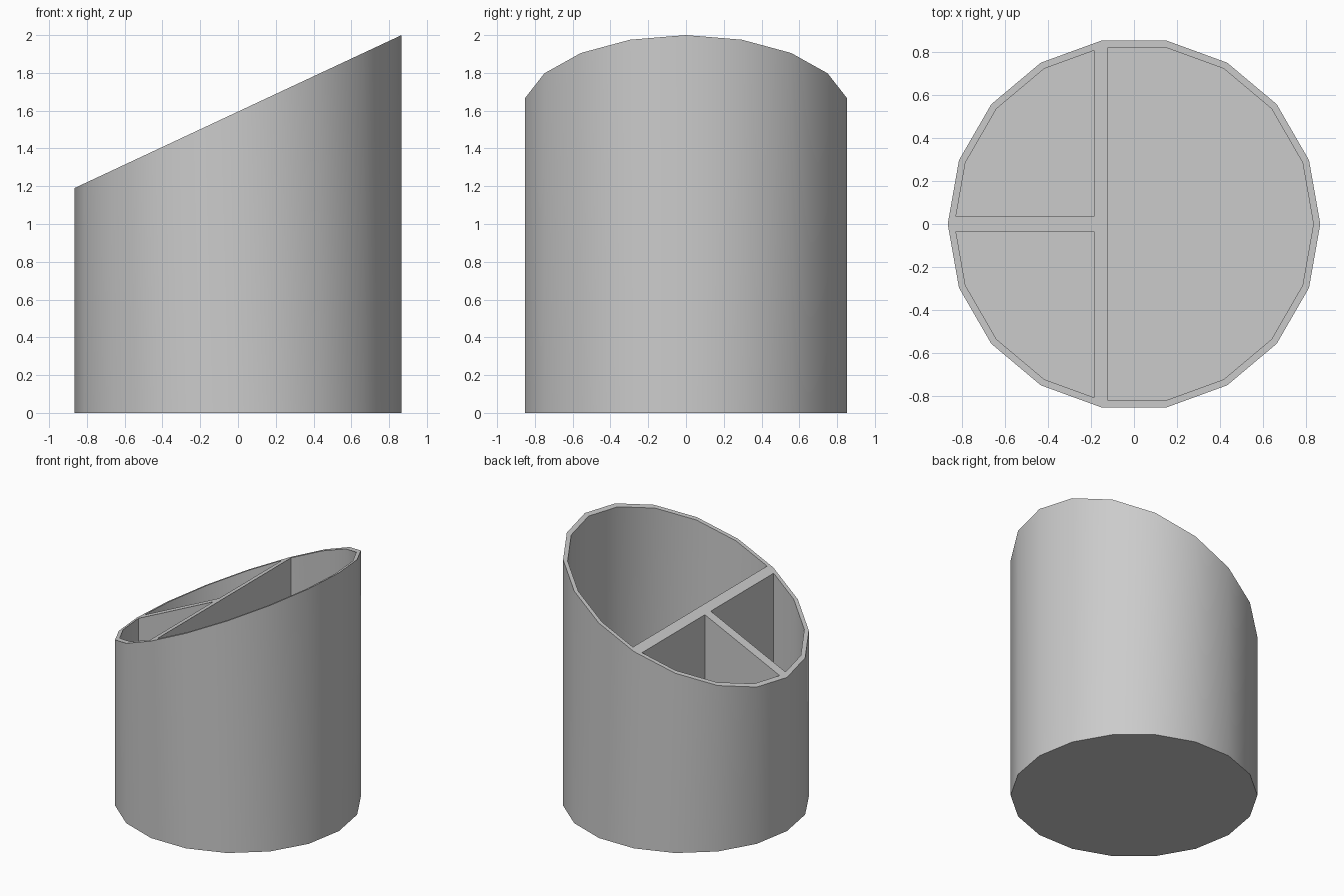
import bpy, bmesh
from math import cos, sin, tau, radians

if "Cube" in bpy.data.objects:
    bpy.data.objects.remove(bpy.data.objects["Cube"])

SIDES, R_OUT, R_IN = 18, 0.866, 0.834
FLOOR = 0.035
DIV_LEFT, DIV_RIGHT, DIV_HALF = -0.187, -0.12, 0.036


def slant(x):
    return 1.595 + x * 0.405 / R_OUT


def prism(bm, radius, z0, top):
    """Closed 18-sided prism whose top height is a function of x."""
    pts = [(radius * cos(tau * i / SIDES), radius * sin(tau * i / SIDES)) for i in range(SIDES)]
    low = [bm.verts.new((x, y, z0)) for x, y in pts]
    high = [bm.verts.new((x, y, top(x))) for x, y in pts]
    bm.faces.new(low[::-1])
    bm.faces.new(high)
    for i in range(SIDES):
        j = (i + 1) % SIDES
        bm.faces.new((low[i], low[j], high[j], high[i]))


def make(name, bm):
    bmesh.ops.recalc_face_normals(bm, faces=bm.faces[:])
    me = bpy.data.meshes.new(name)
    bm.to_mesh(me)
    bm.free()
    ob = bpy.data.objects.new(name, me)
    bpy.context.collection.objects.link(ob)
    return ob


# Solid slanted body
bm = bmesh.new()
prism(bm, R_OUT, 0, slant)
cup = make("divided_cup", bm)
bpy.context.view_layer.objects.active = cup
cup.select_set(True)

# Three compartments: each is the inner prism trimmed by the divider planes
# (plane point, normal pointing to the side that is removed)
compartments = {
    "main": [((DIV_RIGHT, 0, 0), (-1, 0, 0))],
    "back_left": [((DIV_LEFT, 0, 0), (1, 0, 0)), ((0, DIV_HALF, 0), (0, -1, 0))],
    "front_left": [((DIV_LEFT, 0, 0), (1, 0, 0)), ((0, -DIV_HALF, 0), (0, 1, 0))],
}
for name, planes in compartments.items():
    bm = bmesh.new()
    prism(bm, R_IN, FLOOR, lambda x: 2.5)
    for co, no in planes:
        cut = bmesh.ops.bisect_plane(bm, geom=bm.verts[:] + bm.edges[:] + bm.faces[:],
                                     plane_co=co, plane_no=no, clear_outer=True)
        edges = [e for e in cut["geom_cut"] if isinstance(e, bmesh.types.BMEdge)]
        bmesh.ops.contextual_create(bm, geom=edges)
    cutter = make(name + "_cutter", bm)
    mod = cup.modifiers.new(name, "BOOLEAN")
    mod.operation, mod.solver, mod.object = "DIFFERENCE", "EXACT", cutter
    bpy.ops.object.modifier_apply(modifier=name)
    bpy.data.objects.remove(cutter)

# Smooth walls with crisp rim and corners
bpy.ops.object.shade_smooth_by_angle(angle=radians(30))
